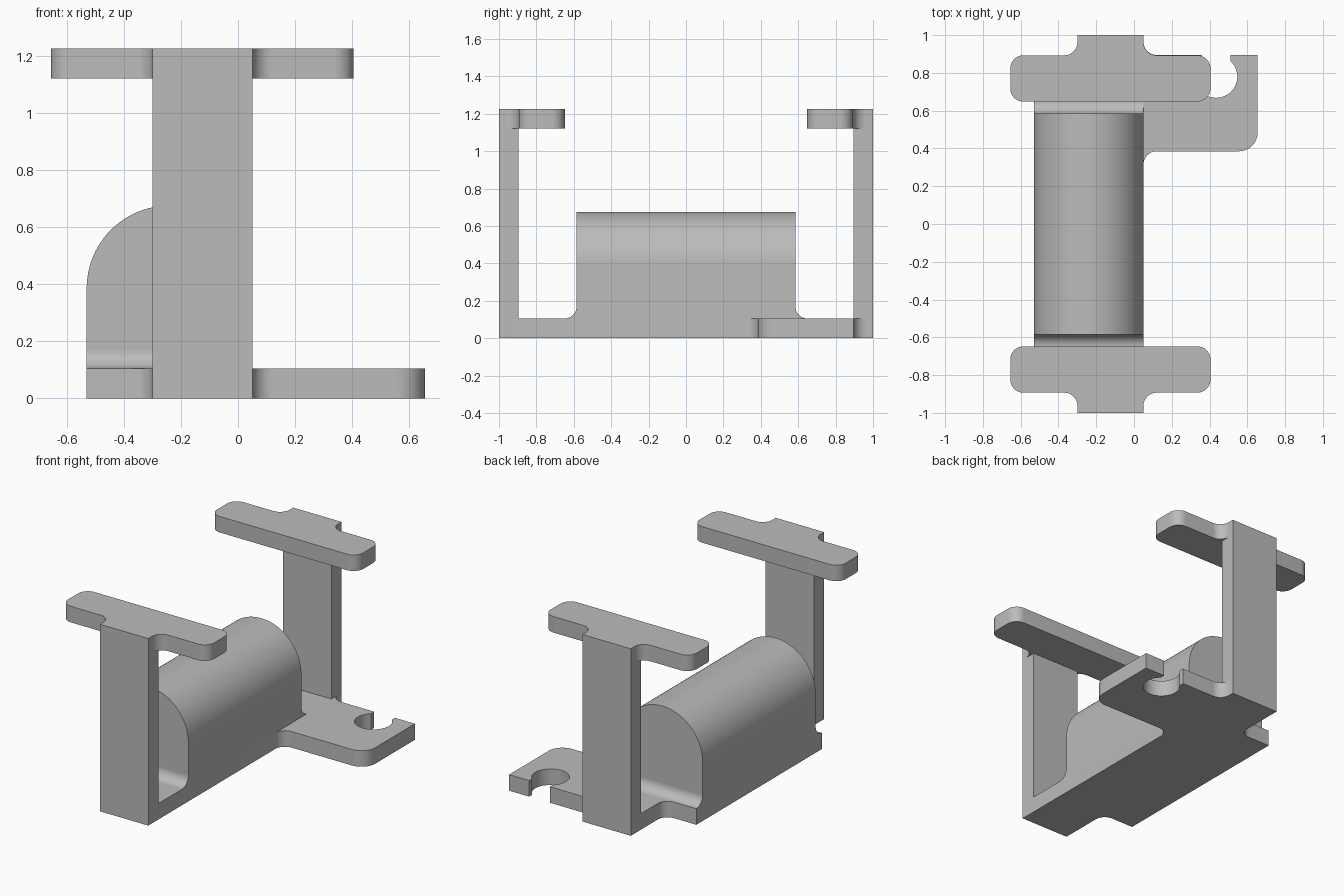
import bpy, bmesh, math
from mathutils import Vector

cube = bpy.data.objects.get("Cube")
if cube:
    bpy.data.objects.remove(cube, do_unlink=True)

grey = bpy.data.materials.new("plain grey")
grey.use_nodes = True
COLOUR = (0.5, 0.5, 0.5, 1)
grey.diffuse_color = COLOUR
grey.node_tree.nodes["Principled BSDF"].inputs["Base Color"].default_value = COLOUR

T = 0.105       # plate thickness
H = 1.225       # overall height
LEFT, RIGHT = -0.3, 0.05    # column sides
SIDE = -0.53    # outer side of the saddle
FILLET = 0.07


def rounded(points, steps=12):
    """Outline whose square corners are rounded where a third value gives a radius."""
    out = []
    for i, pt in enumerate(points):
        p = Vector(pt[:2])
        if len(pt) < 3:
            out.append(p)
            continue
        r = pt[2]
        u = (Vector(points[i - 1][:2]) - p).normalized()
        v = (Vector(points[(i + 1) % len(points)][:2]) - p).normalized()
        centre = p + (u + v) * r
        for k in range(steps + 1):
            a = math.pi / 2 * k / steps
            out.append(centre - v * r * math.cos(a) - u * r * math.sin(a))
    return out


def arc(cx, cy, r, start, end, steps):
    """Points along a circle, angles in degrees."""
    angles = [math.radians(start + (end - start) * k / steps) for k in range(steps + 1)]
    return [(cx + r * math.cos(a), cy + r * math.sin(a)) for a in angles]


def prism(name, outline, low, high, axis="z"):
    """Extrude an outline along an axis."""
    place = {"x": lambda a, b, h: (h, a, b),
             "y": lambda a, b, h: (a, h, b),
             "z": lambda a, b, h: (a, b, h)}[axis]
    bm = bmesh.new()
    face = bm.faces.new([bm.verts.new(place(a, b, low)) for a, b in outline])
    new = bmesh.ops.extrude_face_region(bm, geom=[face])["geom"]
    bmesh.ops.translate(bm, verts=[g for g in new if isinstance(g, bmesh.types.BMVert)],
                        vec=place(0, 0, high - low))
    bmesh.ops.recalc_face_normals(bm, faces=bm.faces)
    mesh = bpy.data.meshes.new(name)
    bm.to_mesh(mesh)
    bm.free()
    mesh.materials.append(grey)
    obj = bpy.data.objects.new(name, mesh)
    bpy.context.collection.objects.link(obj)
    bpy.ops.object.select_all(action="DESELECT")
    obj.select_set(True)
    bpy.context.view_layer.objects.active = obj
    bpy.ops.object.shade_smooth_by_angle(angle=math.radians(30))
    return obj


# Base plate with a side tab and an open round hook hole
hole = arc(0.435, 0.78, 0.112, 48, -228, 36)
prism("base_plate", rounded(
    [(LEFT, -1), (RIGHT, -1), (RIGHT, 0.385, FILLET), (0.655, 0.385, 0.1),
     (0.655, 0.895), (0.51, 0.895)] + hole +
    [(0.36, 0.895), (RIGHT, 0.895, FILLET), (RIGHT, 1), (LEFT, 1),
     (LEFT, 0.65, FILLET), (SIDE, 0.65), (SIDE, -0.65), (LEFT, -0.65, FILLET)]), 0, T)

# Arched saddle block
prism("saddle", [(SIDE, T), (RIGHT, T)] + arc(-0.24, 0.385, 0.29, 0, 180, 48),
      -0.585, 0.585, "y")

for name, s in (("front", -1), ("back", 1)):
    # Hollow fillet at the foot of the saddle
    prism(name + "_saddle_fillet",
          rounded([(s * 0.65, T), (s * 0.585, T, 0.065), (s * 0.585, T + 0.065)])[1:-1]
          + [(s * 0.585, T)], SIDE, RIGHT, "x")
    # Upright column
    prism(name + "_column",
          [(LEFT, s), (RIGHT, s), (RIGHT, s * 0.895), (LEFT, s * 0.895)], T, H - T)
    # Top plate with a filleted neck over the column
    prism(name + "_top_plate", rounded(
        [(LEFT, s), (RIGHT, s), (RIGHT, s * 0.893, FILLET), (0.405, s * 0.893, FILLET),
         (0.405, s * 0.648, FILLET), (-0.655, s * 0.648, FILLET),
         (-0.655, s * 0.893, FILLET), (LEFT, s * 0.893, FILLET)]), H - T, H)
